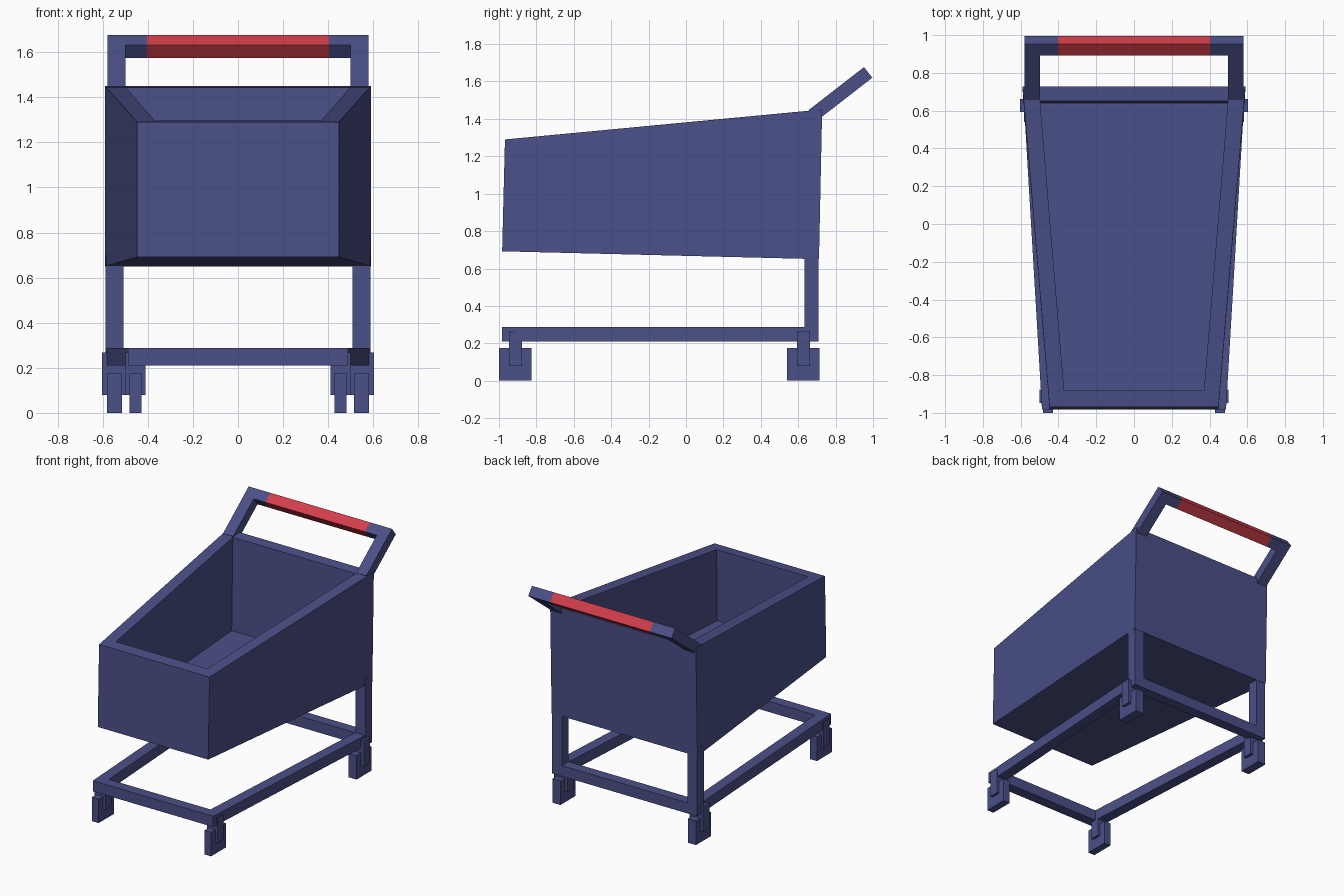
import bpy
from mathutils import Vector

if "Cube" in bpy.data.objects:
    bpy.data.objects.remove(bpy.data.objects["Cube"])


def material(name, rgb):
    m = bpy.data.materials.new(name)
    m.diffuse_color = (*rgb, 1)
    m.use_nodes = True
    m.node_tree.nodes["Principled BSDF"].inputs["Base Color"].default_value = m.diffuse_color
    return m


BLUE = material("slate blue", (0.070, 0.080, 0.245))
RED = material("handle red", (0.64, 0.048, 0.070))


def make(name, verts, faces, mat=BLUE):
    me = bpy.data.meshes.new(name)
    me.from_pydata(verts, [], faces)
    me.materials.append(mat)
    ob = bpy.data.objects.new(name, me)
    bpy.context.collection.objects.link(ob)
    return ob


def loft(name, rings, closed=False, mat=BLUE):
    """Bridge equal rings of points; cap the ends, or join last to first."""
    n = len(rings[0])
    count = len(rings)
    verts = [p for r in rings for p in r]
    faces = []
    for i in range(count if closed else count - 1):
        a, b = i * n, (i + 1) % count * n
        for k in range(n):
            j = (k + 1) % n
            faces.append((a + k, a + j, b + j, b + k))
    if not closed:
        faces.append(tuple(range(n))[::-1])
        faces.append(tuple(range((count - 1) * n, count * n)))
    return make(name, verts, faces, mat)


def plan(yf, yb, wf, wb, zf, zb):
    """Trapezoid ring: front/back y, half widths and heights."""
    return [(-wf, yf, zf), (wf, yf, zf), (wb, yb, zb), (-wb, yb, zb)]


def box(name, x, y, z):
    return loft(name, [[(x[0], y[0], h), (x[1], y[0], h),
                        (x[1], y[1], h), (x[0], y[1], h)] for h in z])


def prism_x(name, profile, x0, x1, mat=BLUE):
    """Extrude a (y, z) profile along x."""
    return loft(name, [[(x, p[0], p[1]) for p in profile] for x in (x0, x1)], mat=mat)


# Tapered open basket: outside up, over the rim, down to the floor
loft("basket", [
    plan(-0.983, 0.711, 0.447, 0.59, 0.692, 0.65),
    plan(-0.968, 0.728, 0.447, 0.59, 1.29, 1.45),
    plan(-0.882, 0.650, 0.370, 0.497, 1.298, 1.443),
    plan(-0.890, 0.637, 0.370, 0.497, 0.775, 0.765),
])

# Trapezoid base frame
outer = (-0.983, 0.709, 0.487, 0.587)
inner = (-0.905, 0.632, 0.411, 0.505)
loft("base_frame", [
    plan(*outer, 0.21, 0.21), plan(*outer, 0.288, 0.288),
    plan(*inner, 0.288, 0.288), plan(*inner, 0.21, 0.21)], closed=True)

# Handle profile, measured back from its tip along the sloped arm
tip = Vector((0.952, 1.677))
d = Vector((0.79, 0.613)).normalized()
down = Vector((d.y, -d.x)) * 0.072


def section(start, end):
    a, b = tip - d * start, tip - d * end
    return [b, b + down, a + down, a]


for side, s in (("left", -1), ("right", 1)):
    def span(a, b):
        return sorted((s * a, s * b))

    # Rear uprights
    box(f"{side}_rear_leg", span(0.507, 0.587), (0.633, 0.709), (0.25, 0.70))
    # Handle arms and the bar ends
    prism_x(f"{side}_handle_arm", section(0.0, 0.375), *span(0.498, 0.58))
    prism_x(f"{side}_handle_end", section(0.0, 0.075), *span(0.403, 0.498))
    # Casters: square wheel with a fork block around it
    for end, y, x in (("front", -0.9125, 0.455), ("rear", 0.6275, 0.5485)):
        fw = 0.044 if end == "front" else 0.055
        ww = 0.027 if end == "front" else 0.033
        box(f"{side}_{end}_fork", span(x - fw, x + fw),
            (y - 0.035, y + 0.035), (0.08, 0.267))
        box(f"{side}_{end}_wheel", span(x - ww, x + ww),
            (y - 0.0875, y + 0.0875), (0.0, 0.175))

# Red grip
prism_x("handle_grip", section(0.0, 0.075), -0.403, 0.403, RED)
